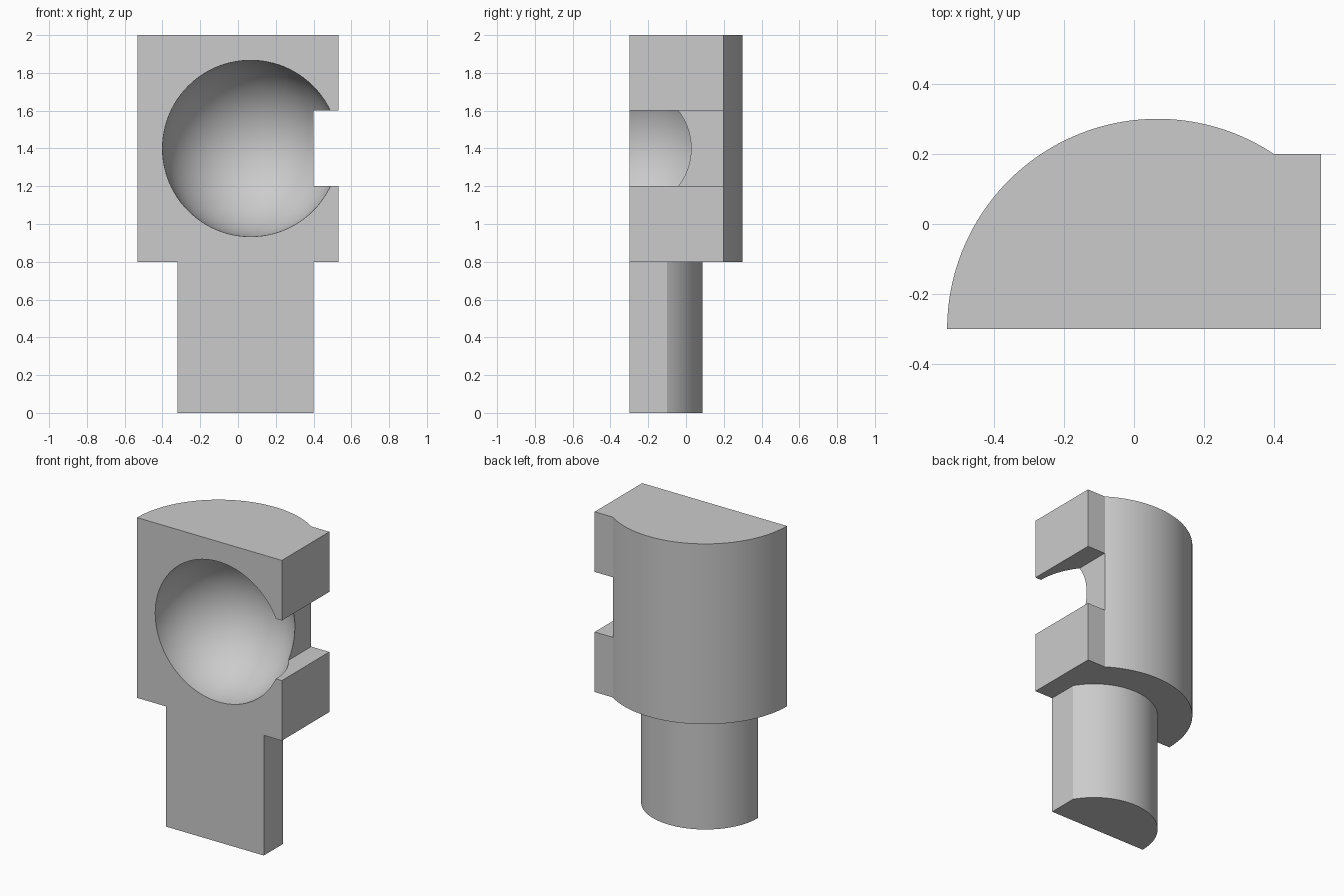
import bpy, bmesh
from math import pi, acos, cos, sin
from mathutils import Matrix

if "Cube" in bpy.data.objects:
    bpy.data.objects.remove(bpy.data.objects["Cube"], do_unlink=True)

AXIS_X, FRONT = 0.067, -0.3      # axis of the round back, plane of the flat front
SIDE, EDGE = 0.4, 0.533          # flat side of the stem, outer edge of the jaws

grey = bpy.data.materials.new("plain_grey")
grey.use_nodes = True
colour = (0.6, 0.6, 0.6, 1)
grey.diffuse_color = colour
grey.node_tree.nodes["Principled BSDF"].inputs["Base Color"].default_value = colour


def finish(name, bm):
    bmesh.ops.recalc_face_normals(bm, faces=bm.faces)
    mesh = bpy.data.meshes.new(name)
    bm.to_mesh(mesh)
    bm.free()
    mesh.materials.append(grey)
    ob = bpy.data.objects.new(name, mesh)
    bpy.context.collection.objects.link(ob)
    return ob


def extrude(name, outline, z0, z1):
    bm = bmesh.new()
    face = bm.faces.new([bm.verts.new((x, y, z0)) for x, y in outline])
    top = bmesh.ops.extrude_face_region(bm, geom=[face])["geom"]
    bmesh.ops.translate(bm, vec=(0, 0, z1 - z0),
                        verts=[v for v in top if isinstance(v, bmesh.types.BMVert)])
    return finish(name, bm)


def half_round(radius, steps=72):
    """Arc from the flat side round to the far end of the front plane."""
    start = acos((SIDE - AXIS_X) / radius)
    angles = [start + (pi - start) * i / steps for i in range(steps + 1)]
    return [(AXIS_X + radius * cos(a), FRONT + radius * sin(a)) for a in angles]


def combine(target, other, operation):
    mod = target.modifiers.new(other.name, "BOOLEAN")
    mod.operation, mod.solver, mod.object = operation, "EXACT", other
    bpy.ops.object.select_all(action="DESELECT")
    bpy.context.view_layer.objects.active = target
    target.select_set(True)
    bpy.ops.object.modifier_apply(modifier=mod.name)
    bpy.data.objects.remove(other, do_unlink=True)


# Head: round back with a straight block on the left side
arc = half_round(0.6)
body = extrude("socket_body", [(EDGE, FRONT), (EDGE, arc[0][1])] + arc, 0.8, 2.0)

# Spherical socket in the front
bm = bmesh.new()
bmesh.ops.create_uvsphere(bm, u_segments=96, v_segments=49, radius=0.467,
                          matrix=Matrix.Translation((AXIS_X, FRONT, 1.4))
                          @ Matrix.Rotation(pi / 2, 4, "X"))
combine(body, finish("socket_cutter", bm), "DIFFERENCE")

# Notch that splits the block into two jaws
notch = [(SIDE, -1), (1, -1), (1, 1), (SIDE, 1)]
combine(body, extrude("notch_cutter", notch, 1.2, 1.6), "DIFFERENCE")

# Stem below the head
combine(body, extrude("stem", [(SIDE, FRONT)] + half_round(0.388), 0, 0.8), "UNION")

bpy.ops.object.shade_smooth_by_angle(angle=pi / 7)
